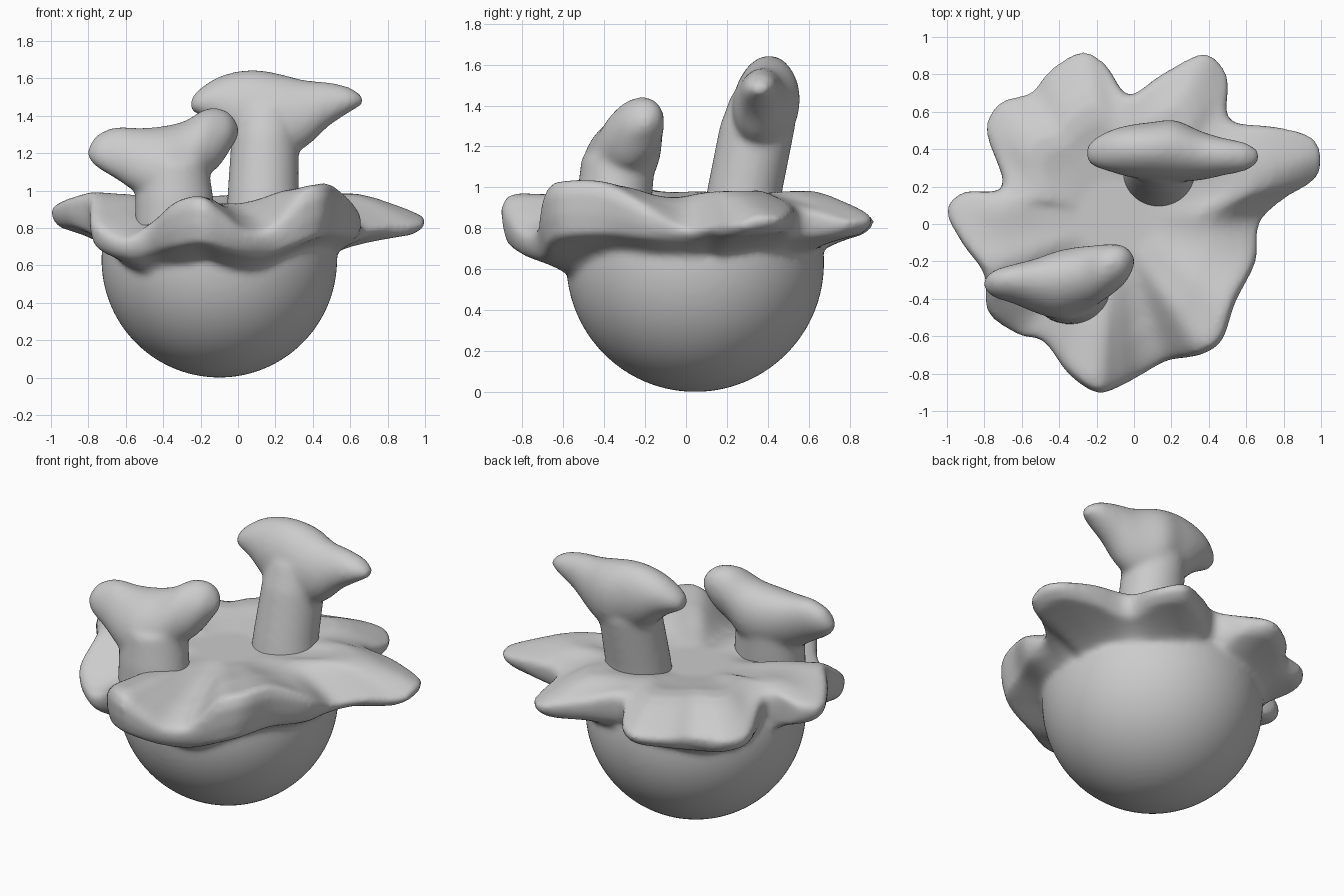
import bpy, bmesh, math
from mathutils import Vector

if "Cube" in bpy.data.objects:
    bpy.data.objects.remove(bpy.data.objects["Cube"])

CX, CY = -0.10, 0.045


def make(name, rings):
    """Skin a list of closed rings into one capped, smooth object."""
    bm = bmesh.new()
    vr = [[bm.verts.new(p) for p in r] for r in rings]
    n = len(vr[0])
    for a, b in zip(vr, vr[1:]):
        for i in range(n):
            bm.faces.new((a[i], a[(i + 1) % n], b[(i + 1) % n], b[i]))
    bm.faces.new(vr[0][::-1])
    bm.faces.new(vr[-1])
    bmesh.ops.recalc_face_normals(bm, faces=bm.faces)
    me = bpy.data.meshes.new(name)
    bm.to_mesh(me)
    bm.free()
    me.polygons.foreach_set("use_smooth", [True] * len(me.polygons))
    ob = bpy.data.objects.new(name, me)
    bpy.context.collection.objects.link(ob)
    return ob


def blend(ob, other, voxel, iterations):
    """Join two closed parts and melt them together."""
    bpy.ops.object.select_all(action='DESELECT')
    ob.select_set(True)
    other.select_set(True)
    bpy.context.view_layer.objects.active = ob
    bpy.ops.object.join()
    m = ob.modifiers.new("Blend", 'REMESH')
    m.mode, m.voxel_size, m.use_smooth_shade = 'VOXEL', voxel, True
    m = ob.modifiers.new("Soften", 'SMOOTH')
    m.factor, m.iterations = 0.5, iterations


def spline(pts, steps, closed):
    """Catmull-Rom resampling of tuples of any length."""
    n, out = len(pts), []
    for i in range(n if closed else n - 1):
        q = [pts[(i + k) % n] if closed else pts[max(0, min(n - 1, i + k))]
             for k in (-1, 0, 1, 2)]
        for s in range(steps):
            t = s / steps
            out.append([0.5 * (2 * b + (c - a) * t + (2 * a - 5 * b + 4 * c - d) * t * t
                               + (3 * b - a - 3 * c + d) * t ** 3) for a, b, c, d in zip(*q)])
    if not closed:
        out.append(list(pts[-1]))
    return out


# round bowl, its top hidden in the splash
R = 0.63
bowl = []
for k in range(1, 41):
    a = math.radians(106) * k / 40
    r, z = R * math.sin(a), R - R * math.cos(a)
    bowl.append([(CX + r * math.cos(t), CY + r * math.sin(t), z)
                 for t in (2 * math.pi * i / 96 for i in range(96))])
bowl = make("round_bowl", bowl)

# wavy splash: rim points x, y, top z, bottom z
RIM = [
    (1.0, .36, .88, .77), (.97, .24, .84, .76), (.80, .13, .83, .76), (.67, 0, .82, .73),
    (.65, -.2, .92, .74), (.54, -.42, 1.03, .76), (.47, -.62, 1.04, .75),
    (.35, -.70, 1.0, .71), (.18, -.73, .82, .65), (.05, -.80, .80, .65),
    (-.08, -.87, .89, .68), (-.20, -.90, .97, .71), (-.35, -.80, .94, .69),
    (-.48, -.63, .83, .66), (-.62, -.59, .76, .63), (-.78, -.47, .86, .68),
    (-.80, -.27, .99, .75), (-.92, -.10, .97, .80), (-1.0, .07, .93, .80),
    (-.91, .17, .93, .78), (-.70, .20, .95, .74), (-.79, .50, .86, .74),
    (-.71, .65, .85, .73), (-.55, .70, .85, .72), (-.45, .82, .86, .75),
    (-.28, .92, .87, .77), (-.15, .85, .88, .77), (-.03, .69, .95, .75),
    (.15, .80, .92, .77), (.38, .91, .88, .77), (.50, .78, .86, .76),
    (.51, .56, .92, .75), (.75, .52, .91, .78), (.94, .47, .88, .78)]
rim = spline(RIM, 4, True)


def rim_ring(fn):
    ring = []
    for x, y, zt, zb in rim:
        d = Vector((x - CX, y - CY))
        # the back arches up, front troughs run down to the rim
        front = max(0, min(1, -d.y / d.length * 1.6))
        hump = .98 + .015 * max(0, min(1, (d.length - .8) / .17))
        hump = hump * (1 - front) + (.45 + zt * .53) * front
        rr, z = fn(d.length, zt, zb, hump)
        d = d.normalized() * rr
        ring.append((CX + d.x, CY + d.y, z))
    return ring


def under(w):
    """Underside ring: a concave sweep from the rim (w=1) in to the bowl (w=0)."""
    return lambda r, t, b, h: (.6 + (max(r * .94, .61) - .6) * w,
                               b - .13 + .13 * w ** .5)


splash = make("wavy_splash", [rim_ring(f) for f in (
    lambda r, t, b, h: (.05, .93),
    lambda r, t, b, h: (.2, .93),
    lambda r, t, b, h: (.45 * r, .55 * .93 + h * .45),
    lambda r, t, b, h: (.57 * r, .2 * .93 + h * .8),
    lambda r, t, b, h: (.67 * r, .9 * h + t * .1),
    lambda r, t, b, h: (.76 * r, .7 * h + t * .3),
    lambda r, t, b, h: (.85 * r, h * .4 + t * .6),
    lambda r, t, b, h: (.92 * r, h * .15 + t * .85),
    lambda r, t, b, h: (.975 * r, t - .01),
    lambda r, t, b, h: (1.002 * r, t * .75 + b * .25),
    lambda r, t, b, h: (.995 * r, t * .4 + b * .6),
    lambda r, t, b, h: (.97 * r, b + .02),
    under(1), under(.8), under(.6), under(.42), under(.27), under(.15), under(.06), under(0))])
blend(bowl, splash, 0.017, 8)
bowl.name = "splashing_bowl"


# tail-like stalks: cross bar stations x, y, top z, bottom z, half depth
def tail(name, stations, column, lean):
    rings = []
    for x, y, zt, zb, h in spline(stations, 3, False):
        m, v = (zt + zb) / 2, (zt - zb) / 2
        rings.append([(x, y + h * math.cos(a) + lean * v * math.sin(a), m + v * math.sin(a))
                      for a in (2 * math.pi * i / 24 for i in range(24))])
    ob = make(name, rings)
    col = make(name + "_column", [[(x + rx * math.cos(a), y + ry * math.sin(a), z)
               for a in (2 * math.pi * i / 32 for i in range(32))]
               for x, y, z, rx, ry in column])
    blend(ob, col, 0.016, 14)


tail("tall_tail", [
    (-.255, .38, 1.48, 1.43, .03), (-.22, .38, 1.53, 1.41, .07), (-.13, .39, 1.595, 1.36, .11),
    (-.02, .39, 1.635, 1.26, .14), (.10, .39, 1.645, 1.20, .155), (.22, .39, 1.625, 1.18, .165),
    (.36, .365, 1.59, 1.23, .13), (.48, .36, 1.58, 1.34, .10), (.60, .36, 1.55, 1.42, .075),
    (.67, .36, 1.50, 1.46, .03)],
    [(.135, .26, .82, .20, .185), (.135, .29, 1.0, .19, .185), (.145, .35, 1.3, .18, .185),
     (.15, .37, 1.45, .16, .15)], 0.08)

tail("short_tail", [
    (-.80, -.32, 1.23, 1.17, .03), (-.75, -.32, 1.30, 1.12, .07), (-.65, -.32, 1.34, 1.06, .10),
    (-.53, -.33, 1.335, .98, .14), (-.40, -.325, 1.345, .92, .18), (-.28, -.30, 1.375, .93, .175),
    (-.18, -.265, 1.435, 1.06, .15), (-.10, -.235, 1.44, 1.13, .125),
    (-.04, -.215, 1.41, 1.22, .09), (0.0, -.20, 1.35, 1.28, .03)],
    [(-.33, -.36, .78, .22, .18), (-.34, -.35, .95, .21, .185), (-.35, -.33, 1.15, .19, .18)], 0.2)
